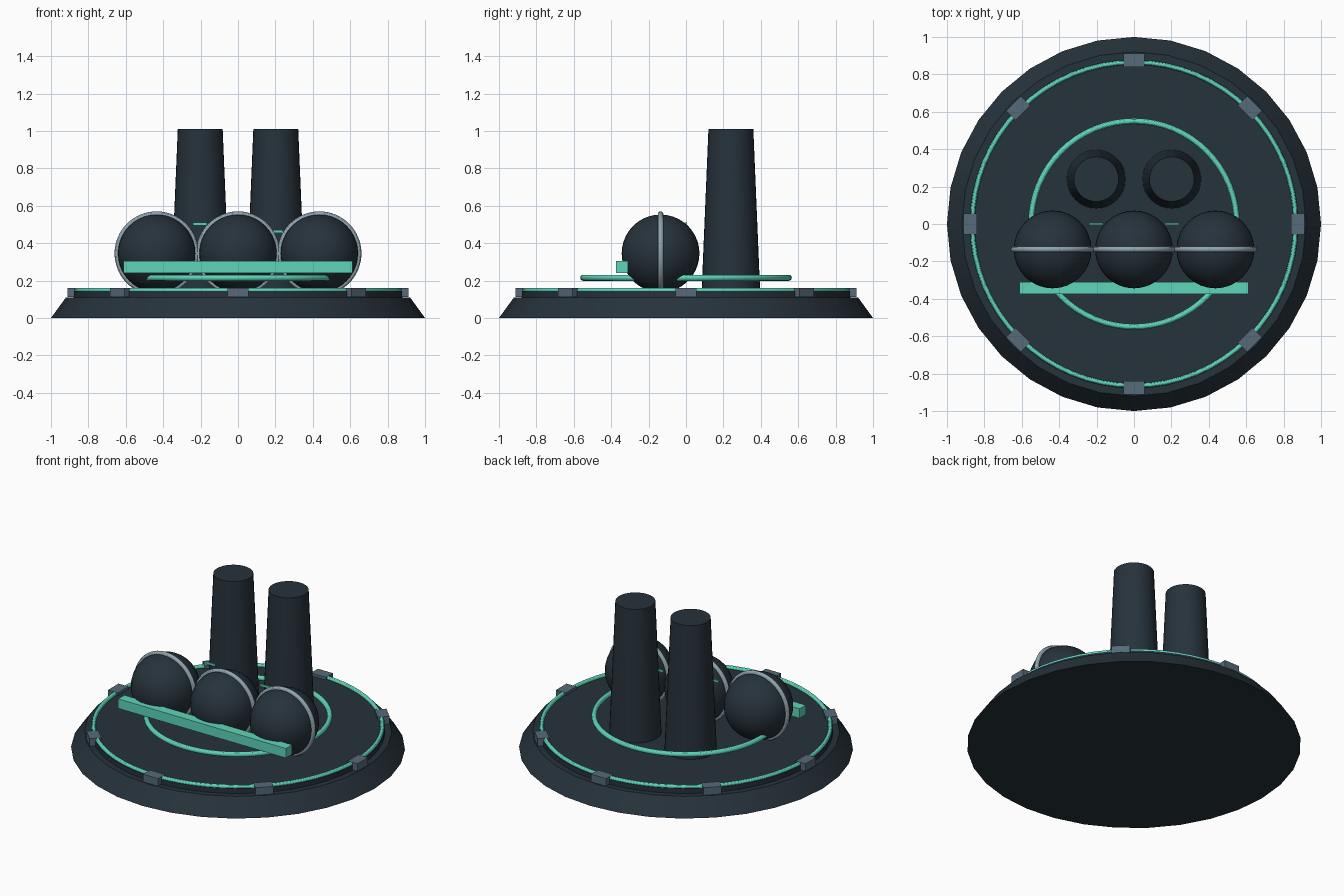
import bpy
import math

cube = bpy.data.objects.get("Cube")
if cube:
    bpy.data.objects.remove(cube, do_unlink=True)


def material(name, hex_code):
    """Flat material from an sRGB hex code."""
    def lin(c):
        return c / 12.92 if c <= 0.04045 else ((c + 0.055) / 1.055) ** 2.4
    rgb = [lin(int(hex_code[i:i + 2], 16) / 255) for i in (0, 2, 4)]
    m = bpy.data.materials.new(name)
    m.use_nodes = True
    m.diffuse_color = (*rgb, 1)
    bsdf = m.node_tree.nodes["Principled BSDF"]
    bsdf.inputs["Base Color"].default_value = (*rgb, 1)
    return m


dark = material("dark slate", "26323b")
teal = material("glowing teal", "5fd6bb")
silver = material("pale steel", "90a4ae")
steel = material("blue grey steel", "566a78")


def finish(name, mat, smooth=True):
    ob = bpy.context.object
    ob.name = name
    ob.data.materials.append(mat)
    if smooth:
        bpy.ops.object.shade_smooth_by_angle(angle=math.radians(30))
    return ob


def frustum(name, mat, x, y, z0, z1, r0, r1, sides):
    bpy.ops.mesh.primitive_cone_add(vertices=sides, radius1=r0, radius2=r1,
                                    depth=z1 - z0, location=(x, y, (z0 + z1) / 2))
    return finish(name, mat)


def ring(name, mat, loc, major, minor, upright=False):
    bpy.ops.mesh.primitive_torus_add(location=loc, major_radius=major, minor_radius=minor,
                                     major_segments=64, minor_segments=12,
                                     rotation=(math.pi / 2 if upright else 0, 0, 0))
    return finish(name, mat)


def box(name, mat, loc, size, turn=0):
    bpy.ops.mesh.primitive_cube_add(size=1, location=loc, rotation=(0, 0, turn))
    bpy.context.object.scale = size
    bpy.ops.object.transform_apply(location=False, rotation=False, scale=True)
    return finish(name, mat, smooth=False)


# Base platform and raised deck
frustum("base", dark, 0, 0, 0, 0.11, 1.0, 0.92, 32)
frustum("deck", dark, 0, 0, 0.105, 0.143, 0.88, 0.88, 64)

# Light rings: one on the deck edge, one floating
ring("outer_light_ring", teal, (0, 0, 0.148), 0.865, 0.013)
ring("inner_light_ring", teal, (0, 0, 0.215), 0.55, 0.016)

# Clamps holding the outer ring
for i in range(8):
    a = i * math.pi / 4
    box(f"ring_clamp_{i + 1}", steel,
        (0.876 * math.cos(a), 0.876 * math.sin(a), 0.136), (0.072, 0.11, 0.05), a)

# Three spheres, each with an upright steel band
for i, x in enumerate((-0.435, 0, 0.435)):
    bpy.ops.mesh.primitive_uv_sphere_add(segments=32, ring_count=20, radius=0.208,
                                         location=(x, -0.136, 0.345))
    finish(f"sphere_{i + 1}", dark)
    ring(f"sphere_band_{i + 1}", silver, (x, -0.136, 0.345), 0.21, 0.015, upright=True)

# Tapered towers
for side, x in (("right", -0.202), ("left", 0.202)):
    frustum(f"{side}_tower", dark, x, 0.24, 0.13, 1.01, 0.157, 0.12, 32)

# Front light bar and small light strips between the spheres
box("front_light_bar", teal, (0, -0.343, 0.273), (1.226, 0.065, 0.063))
box("right_light_strip", teal, (-0.203, 0, 0.503), (0.075, 0.009, 0.015))
box("left_light_strip", teal, (0.203, 0, 0.462), (0.075, 0.009, 0.015))
